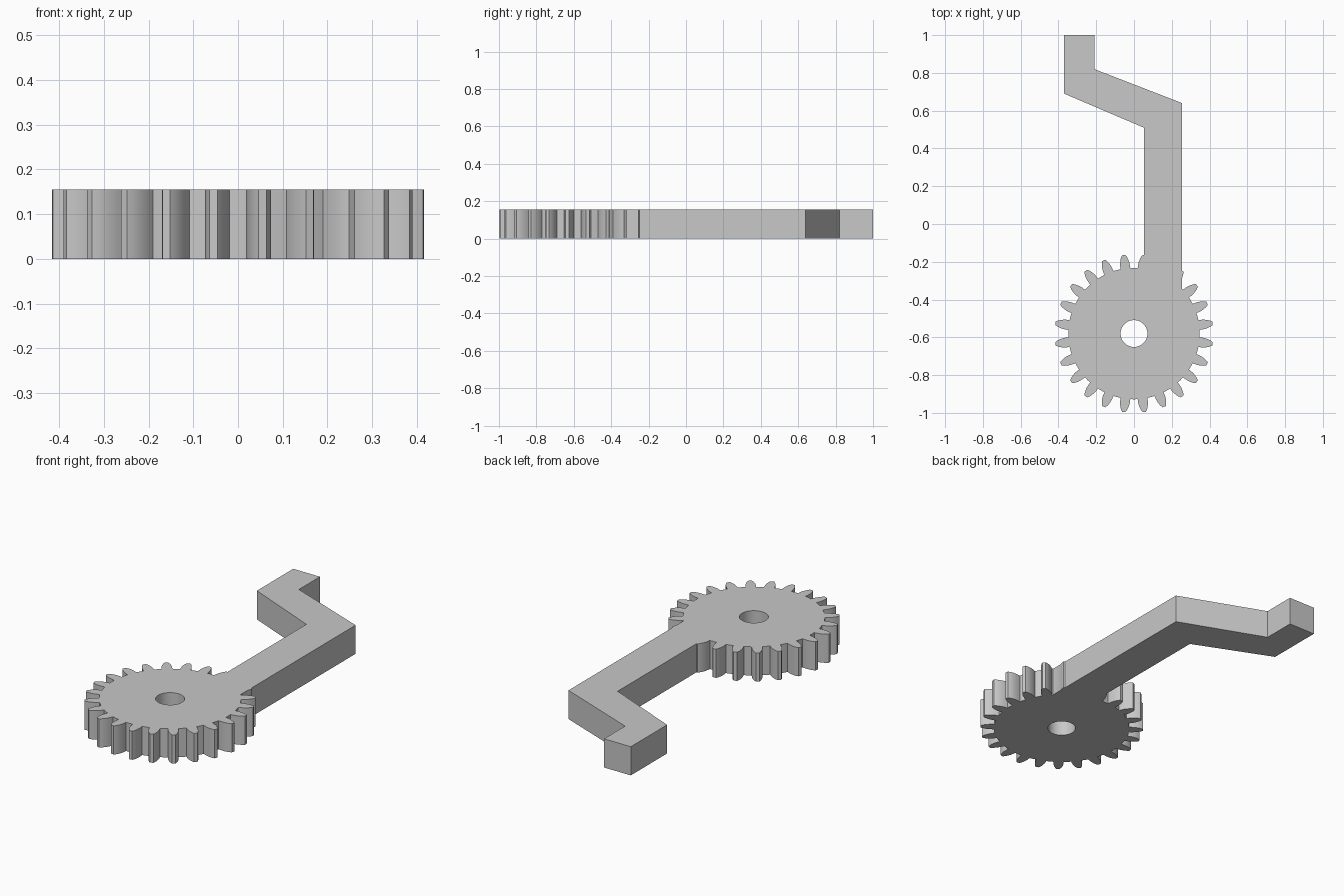
import bpy, bmesh, math

cube = bpy.data.objects.get("Cube")
if cube:
    bpy.data.objects.remove(cube, do_unlink=True)

THICK = 0.155
GEAR_Y = -0.58
TEETH = 24

steel = bpy.data.materials.new("light_grey")
steel.use_nodes = True
grey = (0.58, 0.58, 0.58, 1)
steel.diffuse_color = grey
steel.node_tree.nodes["Principled BSDF"].inputs["Base Color"].default_value = grey


def prism(name, outline, z0=0.0, z1=THICK):
    """Extrude a closed outline straight up."""
    bm = bmesh.new()
    base = bm.faces.new([bm.verts.new((x, y, z0)) for x, y in outline])
    top = bmesh.ops.extrude_face_region(bm, geom=[base])["geom"]
    bmesh.ops.translate(bm, vec=(0, 0, z1 - z0),
                        verts=[g for g in top if isinstance(g, bmesh.types.BMVert)])
    bmesh.ops.recalc_face_normals(bm, faces=bm.faces)
    mesh = bpy.data.meshes.new(name)
    bm.to_mesh(mesh)
    bm.free()
    mesh.materials.append(steel)
    obj = bpy.data.objects.new(name, mesh)
    bpy.context.collection.objects.link(obj)
    return obj


def combine(target, other, operation):
    """Apply a boolean and discard the second solid."""
    mod = target.modifiers.new(operation.lower(), 'BOOLEAN')
    mod.operation = operation
    mod.solver = 'EXACT'
    mod.object = other
    bpy.context.view_layer.objects.active = target
    bpy.ops.object.modifier_apply(modifier=mod.name)
    bpy.data.objects.remove(other, do_unlink=True)


# Gear outline: one rounded tooth (radius, half width), repeated around the centre
flank = [(0.347, 0.026), (0.362, 0.026), (0.378, 0.0245),
         (0.393, 0.021), (0.407, 0.016), (0.419, 0.009)]
tooth = [(r, -w) for r, w in flank] + [(r, w) for r, w in reversed(flank)]
gear_outline = []
for i in range(TEETH):
    a = (i + 0.5) * math.tau / TEETH
    c, s = math.cos(a), math.sin(a)
    gear_outline += [(r * c - w * s, GEAR_Y + r * s + w * c) for r, w in tooth]
    gap = (i + 1) * math.tau / TEETH
    gear_outline.append((0.348 * math.cos(gap), GEAR_Y + 0.348 * math.sin(gap)))
crank = prism("gear_with_crank_arm", gear_outline)

# Cranked arm, sunk into the gear
arm = prism("crank_arm", [
    (-0.37, 1.0), (-0.37, 0.69), (0.052, 0.51), (0.052, -0.45),
    (0.255, -0.45), (0.255, 0.64), (-0.21, 0.82), (-0.21, 1.0)])
combine(crank, arm, 'UNION')

# Axle hole
hole = [(0.071 * math.cos(k * math.tau / 48), GEAR_Y + 0.071 * math.sin(k * math.tau / 48))
        for k in range(48)]
combine(crank, prism("axle_hole", hole, -0.1, THICK + 0.1), 'DIFFERENCE')

# Smooth curved flanks, crisp corners
bpy.ops.object.select_all(action='DESELECT')
crank.select_set(True)
bpy.context.view_layer.objects.active = crank
bpy.ops.object.shade_smooth_by_angle(angle=math.radians(25))
